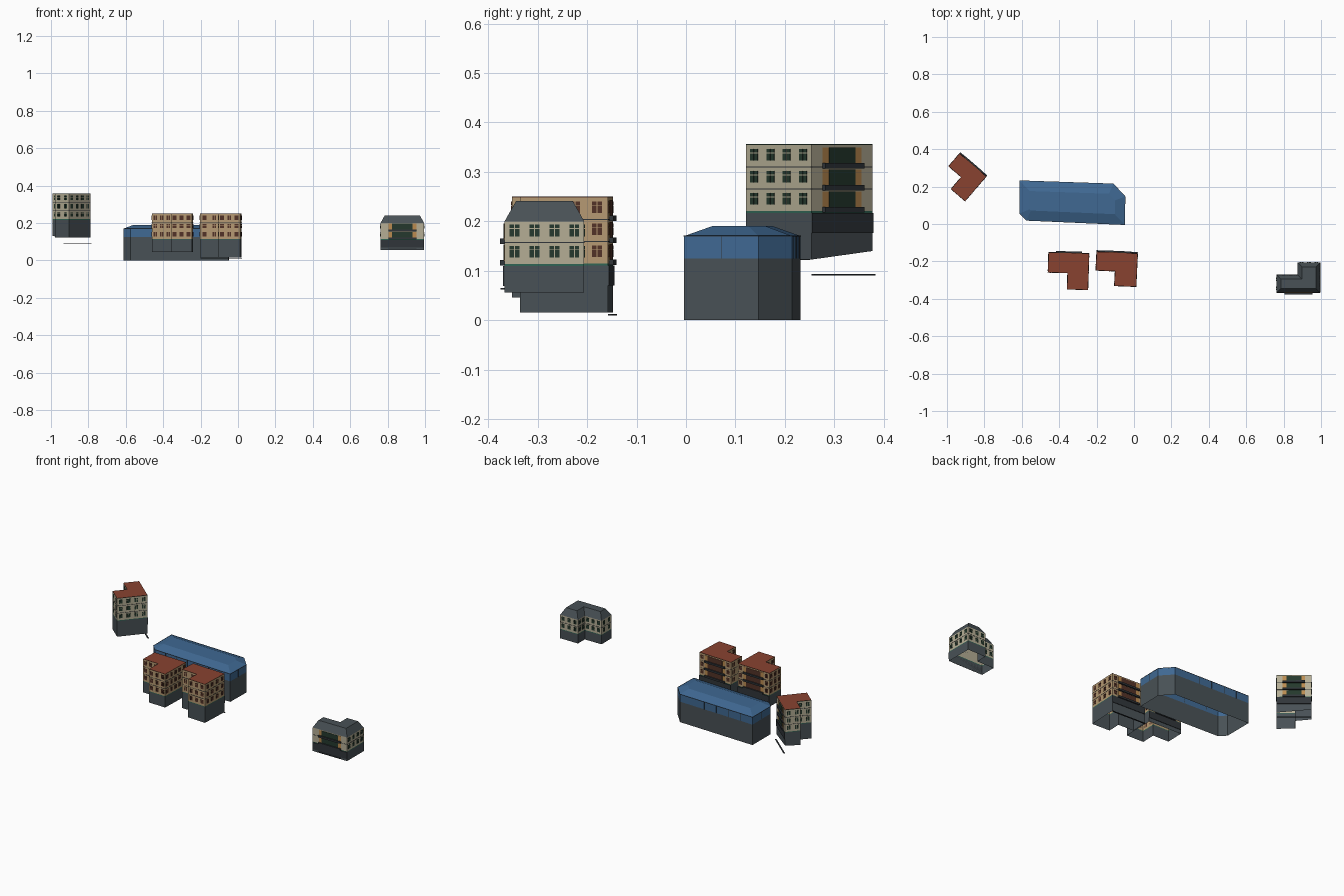
import bpy, bmesh
from mathutils import Vector

cube = bpy.data.objects.get("Cube")
if cube:
    bpy.data.objects.remove(cube, do_unlink=True)

# Flat colours
COLOURS = {
    "cream_wall": (0.46, 0.42, 0.30),
    "tan_wall": (0.46, 0.32, 0.17),
    "grey_base": (0.065, 0.082, 0.092),
    "dark_slate": (0.030, 0.036, 0.042),
    "green_window": (0.018, 0.040, 0.026),
    "brown_window": (0.085, 0.032, 0.020),
    "teal_trim": (0.03, 0.13, 0.09),
    "orange_panel": (0.50, 0.26, 0.08),
    "blue_glass": (0.05, 0.14, 0.29),
    "red_roof": (0.25, 0.055, 0.030),
}
MATS = {}
for key, rgb in COLOURS.items():
    m = bpy.data.materials.new(key)
    m.use_nodes = True
    m.diffuse_color = (*rgb, 1)
    bsdf = m.node_tree.nodes["Principled BSDF"]
    bsdf.inputs["Base Color"].default_value = (*rgb, 1)
    bsdf.inputs["Roughness"].default_value = 0.8
    MATS[key] = m
SLOT = {key: i for i, key in enumerate(MATS)}


def finish(name, bm):
    bmesh.ops.recalc_face_normals(bm, faces=bm.faces)
    mesh = bpy.data.meshes.new(name)
    bm.to_mesh(mesh)
    bm.free()
    for m in MATS.values():
        mesh.materials.append(m)
    obj = bpy.data.objects.new(name, mesh)
    bpy.context.collection.objects.link(obj)


def ccw(pts):
    area = sum(a.x * b.y - b.x * a.y for a, b in zip(pts, pts[1:] + pts[:1]))
    return pts if area > 0 else pts[::-1]


def inset(pts, d):
    """Move every edge of a counter-clockwise outline inward by d."""
    out = []
    for i, p in enumerate(pts):
        e1 = (p - pts[i - 1]).normalized()
        e2 = (pts[(i + 1) % len(pts)] - p).normalized()
        n1, n2 = Vector((-e1.y, e1.x)), Vector((-e2.y, e2.x))
        out.append(p + (n1 + n2) * d / (1 + n1.dot(n2)))
    return out


def shell(name, rings, bands, cap):
    """Open-bottomed skin through outlines (points, height), a colour per band."""
    bm = bmesh.new()
    loops = []
    for pts, z in rings:
        height = z if callable(z) else (lambda p, z=z: z)
        loops.append([bm.verts.new((p.x, p.y, height(p))) for p in pts])
    for low, high, band in zip(loops, loops[1:], bands):
        n = len(low)
        for i in range(n):
            j = (i + 1) % n
            bm.faces.new((low[i], low[j], high[j], high[i])).material_index = SLOT[band]
    bm.faces.new(loops[-1]).material_index = SLOT[cap]
    finish(name, bm)


def plate(bm, a, b, s0, s1, z0, z1, depth, colour, start=0.0):
    """Thin box on the outside of wall a-b, between distances s0 and s1."""
    e = (b - a).normalized()
    n = Vector((e.y, -e.x))
    rows = []
    for z in (z0, z1):
        rows.append([bm.verts.new((*(a + e * s + n * d), z))
                     for s, d in ((s0, start), (s1, start), (s1, depth), (s0, depth))])
    lo, hi = rows
    faces = [lo[::-1], hi] + [[lo[i], lo[(i + 1) % 4], hi[(i + 1) % 4], hi[i]] for i in range(4)]
    for f in faces:
        bm.faces.new(f).material_index = SLOT[colour]


def window(bm, a, b, s, z, colour):
    # Four panes split by a cross of wall colour
    for ds in (-0.0055, 0.0055):
        for dz, h in ((-0.004, 0.0075), (0.0085, 0.0035)):
            plate(bm, a, b, s + ds - 0.0045, s + ds + 0.0045,
                  z + dz - h, z + dz + h, 0.0015, colour)


def block(name, origin, u, length, depth, arm, leg, zb, bottom, floors, wall, glass,
          strip, side=-1, mansard=False):
    """L-shaped apartment block; the long balcony wall runs from origin along u."""
    o, u = Vector(origin), Vector(u).normalized()
    v = Vector((-u.y, u.x)) * side
    local = [(0, 0), (length, 0), (length, depth), (length - leg, depth),
             (length - leg, arm), (0, arm)]
    pts = ccw([o + u * x + v * y for x, y in local])
    storey = 0.0445 if not mansard else 0.043
    top = zb + storey * floors

    # Walls, base and roof
    rings = [(pts, bottom), (pts, zb - 0.004), (pts, zb), (pts, top)]
    bands = ["grey_base", "teal_trim", wall]
    if mansard:
        rings.append((inset(pts, 0.023), top + 0.041))
        shell(name + "_walls", rings, bands + ["grey_base"], "grey_base")
    else:
        rings.append((pts, top + 0.002))
        shell(name + "_walls", rings, bands + [glass], "red_roof")

    # Windows, balconies and floor lines
    bm = bmesh.new()
    for i, a in enumerate(pts):
        b = pts[(i + 1) % len(pts)]
        run = (b - a).length
        is_long = run > length - 0.001
        for f in range(floors):
            z = zb + storey * f
            if f:
                plate(bm, a, b, 0, run, z - 0.001, z + 0.001, 0.001, "dark_slate")
            if is_long:
                s0, s1 = run * 0.18, run * 0.82
                plate(bm, a, b, s0, s1, z + 0.006, z + 0.039, 0.001, "orange_panel")
                plate(bm, a, b, s0 + 0.02, s1 - 0.02, z + 0.006, z + 0.039, 0.002, glass)
                plate(bm, a, b, s0, s1, z - 0.003, z + 0.008, 0.009, "dark_slate")
                columns = [run * 0.09, run * 0.91] if glass == "brown_window" else []
            else:
                count = max(2, round(run / 0.042))
                columns = [run * (k + 0.5) / count for k in range(count)]
            for s in columns:
                window(bm, a, b, s, z + 0.024, glass)
        if is_long:
            plate(bm, a, b, 0, run, zb - 0.045, zb - 0.004, 0.003, "dark_slate")
            if strip is not None:
                lo, hi = (0.18, 0.82) if mansard else (0, 1)
                plate(bm, a, b, run * lo, run * hi, strip - 0.0015, strip + 0.0015,
                      0.008, "dark_slate")
    finish(name + "_windows_and_balconies", bm)


# Two tan blocks in front of the hall
block("left_tan_block", (-0.20, -0.148), (1, -0.045), 0.22, 0.178, 0.10, 0.117,
      0.115, 0.015, 3, "tan_wall", "brown_window", 0.011)
block("right_tan_block", (-0.457, -0.152), (1, -0.03), 0.217, 0.194, 0.107, 0.112,
      0.115, 0.046, 3, "tan_wall", "brown_window", None)

# Rotated cream block standing on a slope
block("corner_cream_block", (-0.933, 0.377), (0.143, -0.123), 0.189, 0.174, 0.09, 0.10,
      0.221, lambda p: 0.122 + 0.14 * max(0, p.y - 0.25), 3,
      "cream_wall", "green_window", 0.092)

# Low cream block with a sloped slate roof
block("slate_roof_block", (0.762, -0.367), (1, 0), 0.233, 0.161, 0.095, 0.12,
      0.114, 0.056, 2, "cream_wall", "green_window", 0.063, side=1, mansard=True)

# Long hall with a glass band and a hipped blue roof
outline = [Vector(p) for p in ((-0.575, 0.019), (-0.05, -0.004), (-0.047, 0.147),
                               (-0.11, 0.215), (-0.612, 0.232), (-0.612, 0.056))]
shell("hall", [(outline, 0), (outline, 0.125), (outline, 0.17), (inset(outline, 0.054), 0.19)],
      ["grey_base", "blue_glass", "blue_glass"], "blue_glass")

# Slim mullions and eaves line on the glass band
bm = bmesh.new()
for i, a in enumerate(outline):
    b = outline[(i + 1) % len(outline)]
    run = (b - a).length
    plate(bm, a, b, 0, run, 0.169, 0.171, 0.001, "dark_slate")
    count = max(1, round(run / 0.08))
    for k in range(1, count):
        s = run * k / count
        plate(bm, a, b, s - 0.0008, s + 0.0008, 0.125, 0.17, 0.001, "dark_slate")
finish("hall_mullions", bm)
